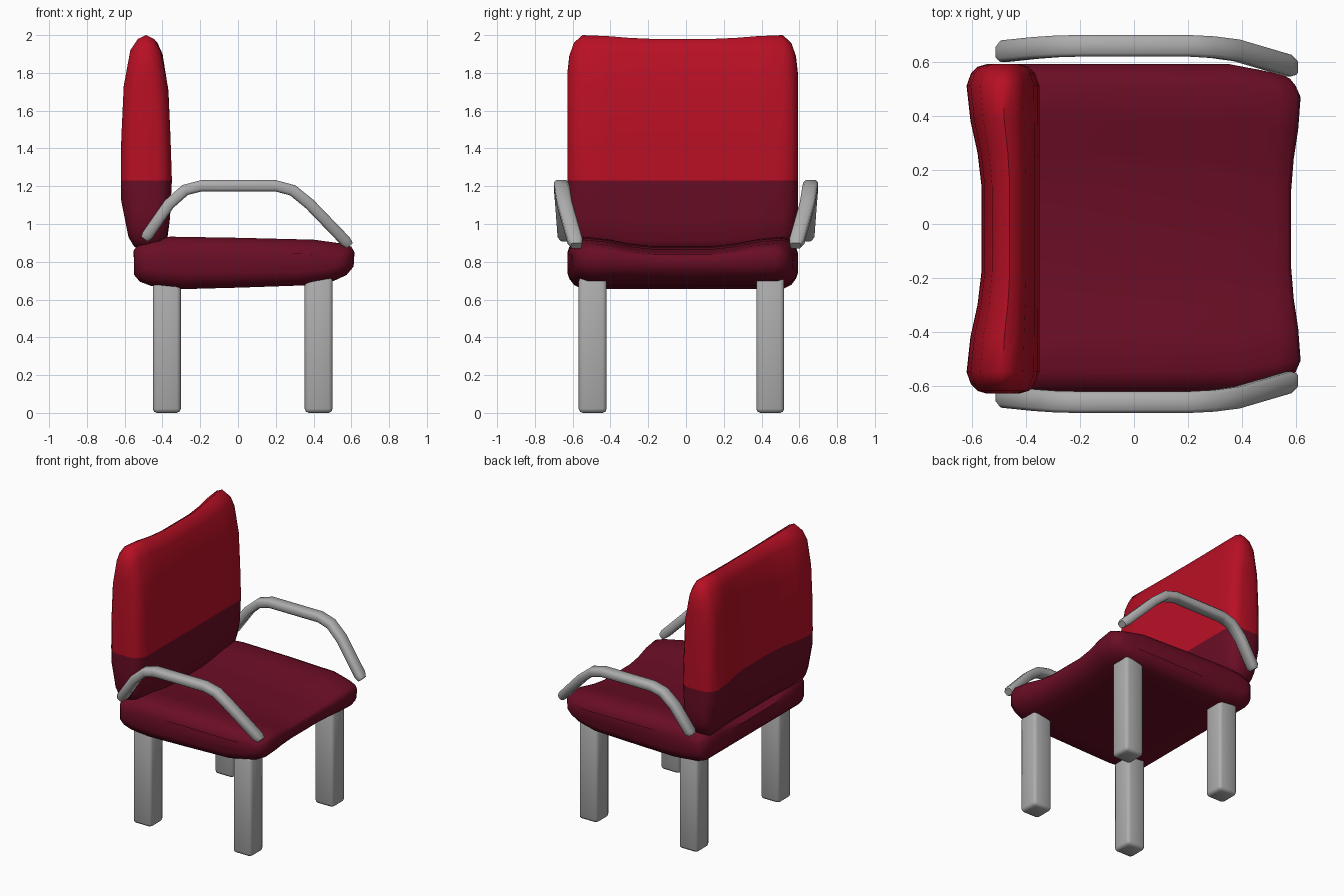
import bpy, bmesh, math
from mathutils import Vector

if "Cube" in bpy.data.objects:
    bpy.data.objects.remove(bpy.data.objects["Cube"])


def material(name, rgb):
    m = bpy.data.materials.new(name)
    m.diffuse_color = (*rgb, 1)
    m.use_nodes = True
    m.node_tree.nodes["Principled BSDF"].inputs["Base Color"].default_value = m.diffuse_color
    return m


RED = material("bright red", (0.48, 0.005, 0.018))
DARK = material("dark maroon", (0.145, 0.004, 0.018))
GREY = material("light grey", (0.42, 0.42, 0.42))


def finish(bm, name, mats, angle=50):
    bmesh.ops.recalc_face_normals(bm, faces=bm.faces)
    me = bpy.data.meshes.new(name)
    bm.to_mesh(me)
    bm.free()
    for m in mats:
        me.materials.append(m)
    ob = bpy.data.objects.new(name, me)
    bpy.context.collection.objects.link(ob)
    bpy.context.view_layer.objects.active = ob
    ob.select_set(True)
    bpy.ops.object.shade_smooth_by_angle(angle=math.radians(angle))
    ob.select_set(False)
    return ob


def skin(bm, rings):
    """Join equal rings of points into a closed tube."""
    vs = [[bm.verts.new(p) for p in r] for r in rings]
    n = len(vs[0])
    for a, b in zip(vs, vs[1:]):
        for i in range(n):
            j = (i + 1) % n
            bm.faces.new((a[i], a[j], b[j], b[i]))
    bm.faces.new(vs[0])
    bm.faces.new(vs[-1])


def cushion(profile, edge, warp):
    """Loft an x-z profile along y; the edge rings shrink to round the sides."""
    xs, zs = [p[0] for p in profile], [p[1] for p in profile]
    cx, cz = (min(xs) + max(xs)) / 2, (min(zs) + max(zs)) / 2
    w, h = max(xs) - min(xs), max(zs) - min(zs)
    stations = [(-y, dx, dz) for y, dx, dz in edge]
    stations += [(y, 0, 0) for y in (-0.4, -0.28, -0.16, 0, 0.16, 0.28, 0.4)]
    stations += edge[::-1]
    rings = []
    for y, dx, dz in stations:
        u = min(max((0.52 - abs(y)) / 0.36, 0), 1)
        t = u * u * (3 - 2 * u)
        rings.append([warp(cx + (x - cx) * (1 - 2 * dx / w), y,
                           cz + (z - cz) * (1 - 2 * dz / h), t) for x, z in profile])
    bm = bmesh.new()
    skin(bm, rings)
    bmesh.ops.translate(bm, verts=bm.verts, vec=(0, -0.018, 0))
    return bm


# Seat: saddle-shaped cushion, dipped along the middle, tapered at the front
seat_profile = [(-0.55, 0.73), (-0.52, 0.695), (-0.46, 0.672), (-0.3, 0.655), (0, 0.663),
                (0.35, 0.675), (0.51, 0.70), (0.575, 0.73), (0.612, 0.775), (0.617, 0.85),
                (0.60, 0.88), (0.54, 0.898), (0.40, 0.917), (0, 0.927), (-0.36, 0.933),
                (-0.46, 0.92), (-0.53, 0.89), (-0.552, 0.86)]


def seat_warp(x, y, z, t):
    y *= 1 - 0.08 * min(max((x - 0.36) / 0.24, 0), 1)
    if z > 0.8:
        z -= 0.05 * t * min((z - 0.8) / 0.1, 1)
    if x > 0.4:
        x -= 0.032 * t * (x - 0.4) / 0.2
    return x, y, z


bm = cushion(seat_profile, [(0.61, 0.075, 0.085), (0.60, 0.04, 0.055),
                            (0.575, 0.018, 0.022), (0.53, 0, 0)], seat_warp)
finish(bm, "seat", [DARK])

# Backrest: tall pad, hollow at the rear, with a dark lower band
back_profile = [(-0.55, 0.88), (-0.58, 0.93), (-0.618, 1.12), (-0.62, 1.23), (-0.618, 1.45),
                (-0.605, 1.73), (-0.57, 1.92), (-0.53, 1.98), (-0.487, 2.0), (-0.445, 1.98),
                (-0.41, 1.92), (-0.37, 1.72), (-0.357, 1.45), (-0.35, 1.23), (-0.36, 1.03),
                (-0.38, 0.93), (-0.41, 0.88), (-0.48, 0.865)]


def back_warp(x, y, z, t):
    x += 0.055 * t * min(max((-0.36 - x) / 0.26, 0), 1)
    z -= 0.02 * t * (1 if z > 1.7 or z < 1.0 else 0)
    return x, y, z


bm = cushion(back_profile, [(0.61, 0.075, 0.20), (0.60, 0.04, 0.11),
                            (0.575, 0.016, 0.04), (0.53, 0, 0)], back_warp)
SPLIT = 1.23
bmesh.ops.bisect_plane(bm, geom=bm.verts[:] + bm.edges[:] + bm.faces[:],
                       plane_co=(0, 0, SPLIT), plane_no=(0, 0, 1))
for f in bm.faces:
    f.material_index = 1 if f.calc_center_median().z < SPLIT else 0
finish(bm, "backrest", [RED, DARK])

# Armrests: bent bars with rounded rectangular section (x, y, z path)
path = [Vector(p) for p in [(-0.495, 0.637, 0.92), (-0.48, 0.64, 0.94), (-0.365, 0.652, 1.105),
                            (-0.28, 0.658, 1.18), (-0.195, 0.66, 1.202), (0.2, 0.66, 1.202),
                            (0.29, 0.655, 1.178), (0.38, 0.643, 1.105), (0.57, 0.587, 0.908),
                            (0.592, 0.581, 0.885)]]
section = [(-0.04, -0.017), (-0.027, -0.03), (0.027, -0.03), (0.04, -0.017),
           (0.04, 0.017), (0.027, 0.03), (-0.027, 0.03), (-0.04, 0.017)]
for side, label in ((1, "left"), (-1, "right")):
    rings = []
    for i, p in enumerate(path):
        d = path[min(i + 1, len(path) - 1)] - path[max(i - 1, 0)]
        n = Vector((-d.z, 0, d.x)).normalized()
        s = 0.72 if i in (0, len(path) - 1) else 1
        rings.append([(p.x + n.x * b * s, side * (p.y + a * s), p.z + n.z * b * s)
                      for a, b in section])
    bm = bmesh.new()
    skin(bm, rings)
    finish(bm, label + "_armrest", [GREY])

# Legs: square posts with softened edges
for x, fx in ((-0.377, "rear"), (0.427, "front")):
    for y, fy in ((-0.494, "right"), (0.446, "left")):
        bm = bmesh.new()
        bmesh.ops.create_cube(bm, size=1)
        for v in bm.verts:
            v.co = (x + v.co.x * 0.148, y + v.co.y * 0.148, 0.36 + v.co.z * 0.72)
        bmesh.ops.bevel(bm, geom=bm.edges[:], offset=0.022, segments=2,
                        profile=0.5, affect='EDGES')
        finish(bm, f"{fx}_{fy}_leg", [GREY])
